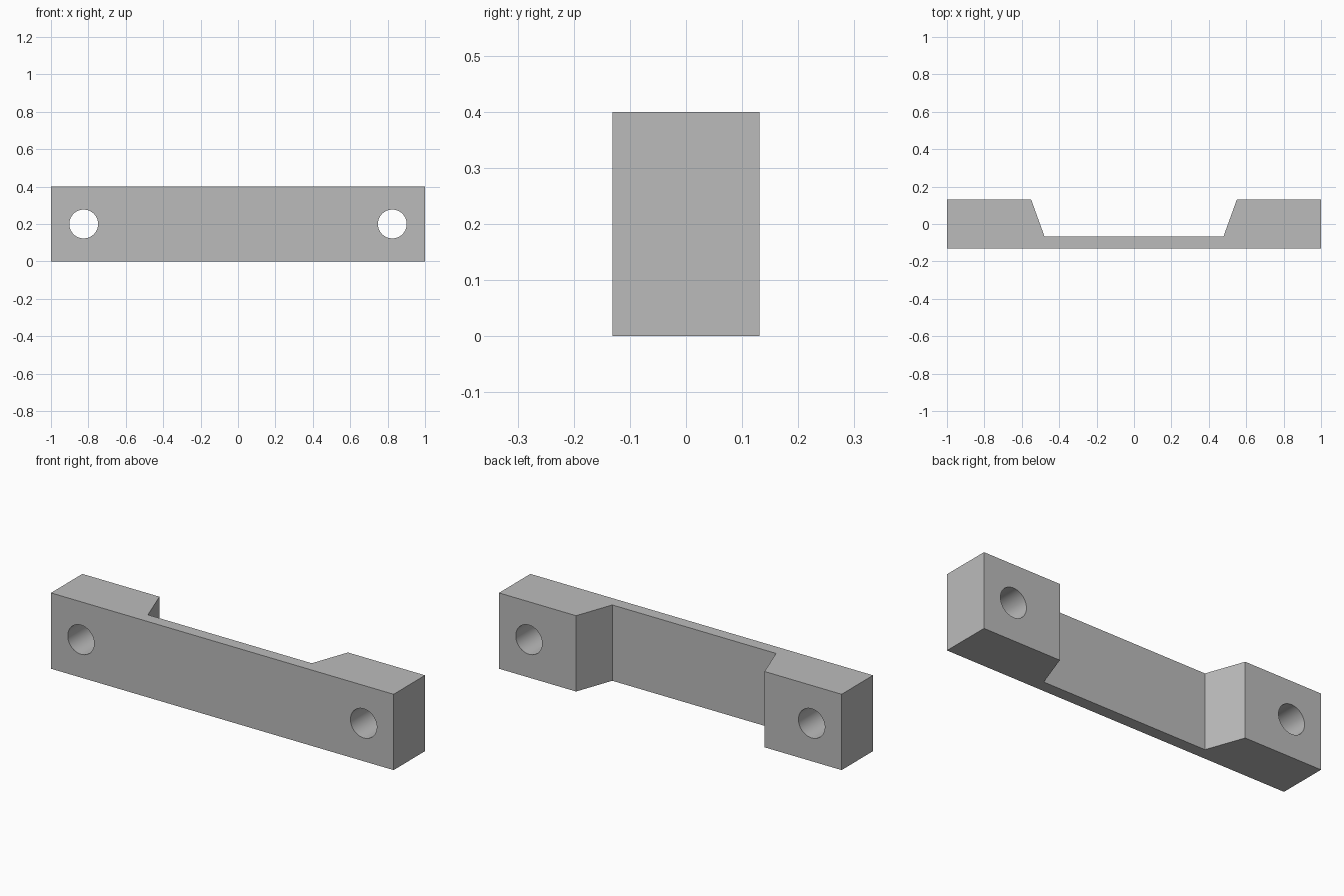
import bpy
import bmesh
import math

cube = bpy.data.objects.get("Cube")
if cube:
    bpy.data.objects.remove(cube, do_unlink=True)

HEIGHT, DEPTH = 0.4, 0.131
HOLE_X, HOLE_R = 0.825, 0.077

grey = bpy.data.materials.new("plain grey")
grey.use_nodes = True
colour = (0.5, 0.5, 0.5, 1)
grey.diffuse_color = colour
grey.node_tree.nodes["Principled BSDF"].inputs["Base Color"].default_value = colour


def add_object(name, bm):
    mesh = bpy.data.meshes.new(name)
    bmesh.ops.recalc_face_normals(bm, faces=bm.faces)
    bm.to_mesh(mesh)
    bm.free()
    mesh.materials.append(grey)
    obj = bpy.data.objects.new(name, mesh)
    bpy.context.collection.objects.link(obj)
    return obj


# Handle body: half of the plan outline, mirrored and extruded upward
half = [(1, -DEPTH), (1, DEPTH), (0.55, DEPTH), (0.478, -0.068)]
outline = half + [(-x, y) for x, y in reversed(half)]
bm = bmesh.new()
base = bm.faces.new([bm.verts.new((x, y, 0)) for x, y in outline])
top = bmesh.ops.extrude_face_region(bm, geom=[base])["geom"]
bmesh.ops.translate(bm, vec=(0, 0, HEIGHT),
                    verts=[g for g in top if isinstance(g, bmesh.types.BMVert)])
body = add_object("handle_body", bm)

# Screw holes bored through both feet
for side, x in (("left", HOLE_X), ("right", -HOLE_X)):
    bm = bmesh.new()
    bmesh.ops.create_cone(bm, cap_ends=True, segments=64,
                          radius1=HOLE_R, radius2=HOLE_R, depth=1)
    cutter = add_object(side + "_hole_cutter", bm)
    cutter.rotation_euler.x = math.pi / 2
    cutter.location = (x, 0, HEIGHT / 2)
    cutter.hide_render = True
    cut = body.modifiers.new(side + " hole", "BOOLEAN")
    cut.operation = "DIFFERENCE"
    cut.solver = "EXACT"
    cut.object = cutter

# Apply the cuts, then remove the cutters
bpy.ops.object.select_all(action="DESELECT")
bpy.context.view_layer.objects.active = body
body.select_set(True)
for mod in list(body.modifiers):
    cutter = mod.object
    bpy.ops.object.modifier_apply(modifier=mod.name)
    bpy.data.objects.remove(cutter, do_unlink=True)

# Round bores, crisp edges
bpy.ops.object.shade_smooth_by_angle(angle=math.radians(15))
